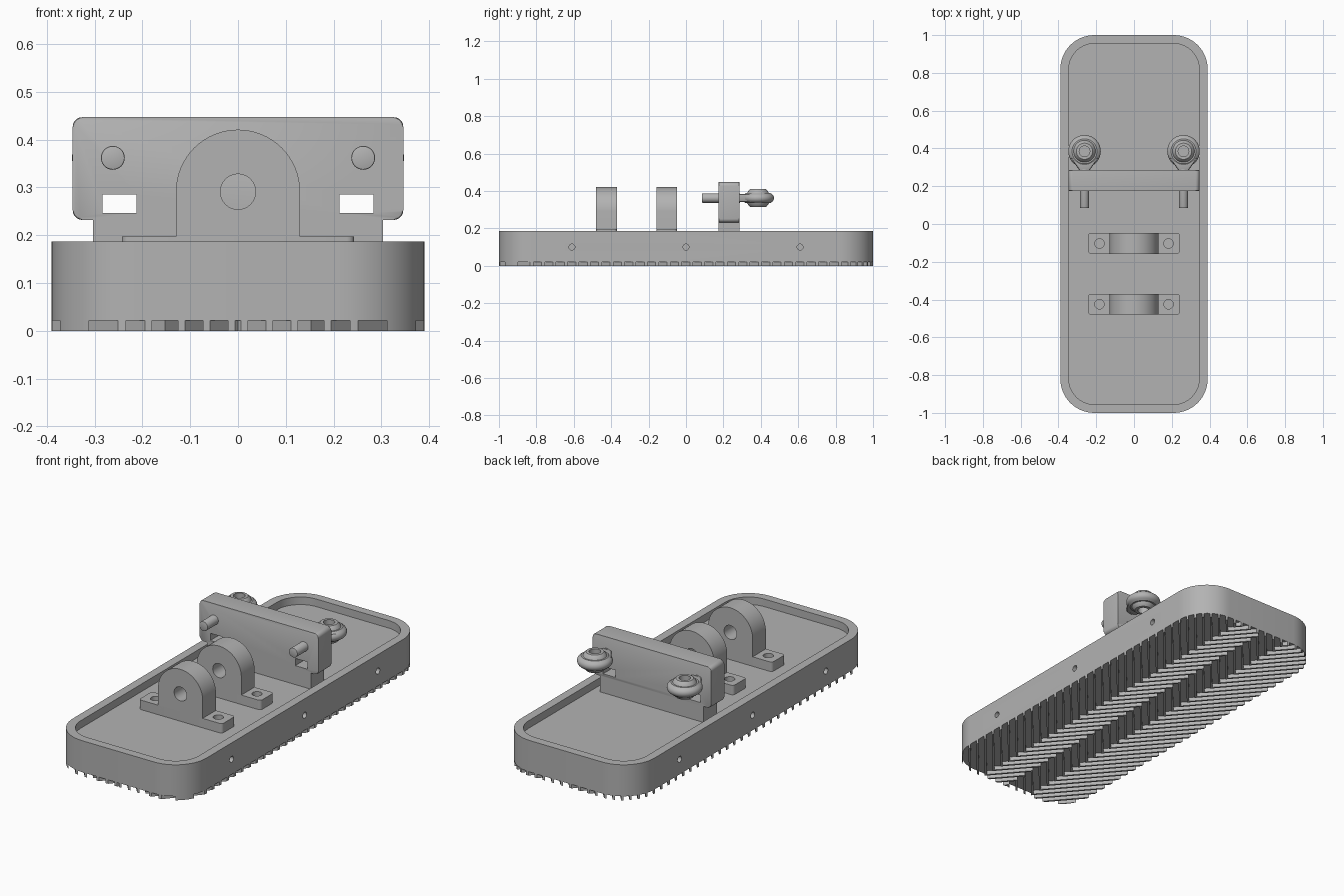
import bpy, bmesh, math
from mathutils import Matrix, Vector

if "Cube" in bpy.data.objects:
    bpy.data.objects.remove(bpy.data.objects["Cube"])

grey = bpy.data.materials.new("plain grey")
grey.use_nodes = True
grey.diffuse_color = (0.45, 0.45, 0.45, 1)
grey.node_tree.nodes["Principled BSDF"].inputs["Base Color"].default_value = (0.45, 0.45, 0.45, 1)


def finish(name, bm):
    bmesh.ops.recalc_face_normals(bm, faces=bm.faces)
    mesh = bpy.data.meshes.new(name)
    bm.to_mesh(mesh)
    bm.free()
    mesh.materials.append(grey)
    obj = bpy.data.objects.new(name, mesh)
    bpy.context.collection.objects.link(obj)
    return obj


def add_prism(bm, pts, lo, hi, axis="z"):
    place = {"z": lambda a, b, c: (a, b, c),
             "y": lambda a, b, c: (a, c, b),
             "x": lambda a, b, c: (c, a, b)}[axis]
    rings = [[bm.verts.new(place(a, b, c)) for a, b in pts] for c in (lo, hi)]
    n = len(pts)
    faces = [bm.faces.new(rings[0]), bm.faces.new(rings[1])]
    for i in range(n):
        j = (i + 1) % n
        bm.faces.new((rings[0][i], rings[0][j], rings[1][j], rings[1][i]))
    return faces


def prism(name, pts, lo, hi, axis="z", bevel_caps=(), width=0.007):
    bm = bmesh.new()
    caps = add_prism(bm, pts, lo, hi, axis)
    edges = [e for i in bevel_caps for e in caps[i].edges]
    if edges:
        bmesh.ops.bevel(bm, geom=edges, offset=width, segments=2, profile=0.5, affect="EDGES")
    return finish(name, bm)


def arc(cx, cy, r, start, end, steps):
    angles = [math.radians(start + (end - start) * i / steps) for i in range(steps + 1)]
    return [(cx + r * math.cos(a), cy + r * math.sin(a)) for a in angles]


def rounded(w, h, r, cx=0, cy=0, steps=10):
    pts = []
    for k, (sx, sy) in enumerate(((1, 1), (-1, 1), (-1, -1), (1, -1))):
        pts += arc(cx + sx * (w - r), cy + sy * (h - r), r, 90 * k, 90 * k + 90, steps)
    return pts


def circle(cx, cy, r, steps=32):
    return arc(cx, cy, r, 0, 360, steps)[:-1]


def box(cx, cy, w, h):
    return [(cx - w, cy - h), (cx + w, cy - h), (cx + w, cy + h), (cx - w, cy + h)]


def combine(obj, other, operation):
    mod = obj.modifiers.new("cut", "BOOLEAN")
    mod.operation, mod.solver, mod.object = operation, "EXACT", other
    bpy.context.view_layer.objects.active = obj
    bpy.ops.object.modifier_apply(modifier=mod.name)
    bpy.data.objects.remove(other)


def lathe(name, profile, center, steps=40):
    bm = bmesh.new()
    rings = []
    for i in range(steps):
        rot = Matrix.Rotation(2 * math.pi * i / steps, 3, "Z")
        rings.append([bm.verts.new(rot @ Vector((r, 0, z)) + Vector(center)) for r, z in profile])
    n = len(profile)
    for i in range(steps):
        a, b = rings[i], rings[(i + 1) % steps]
        for k in range(n):
            m = (k + 1) % n
            bm.faces.new((a[k], b[k], b[m], a[m]))
    return finish(name, bm)


FLOOR, RIM, TREAD = 0.147, 0.187, 0.021
outline = rounded(0.39, 1.0, 0.18, steps=14)

# Tray with recessed top and small side holes
base = prism("base_tray", outline, TREAD, RIM, bevel_caps=(1,))
combine(base, prism("recess_cutter", rounded(0.345, 0.955, 0.135, steps=14), FLOOR, 0.3), "DIFFERENCE")
bm = bmesh.new()
for y in (-0.61, 0, 0.61):
    for side in (-1, 1):
        add_prism(bm, circle(y, 0.1, 0.016, 20), side * 0.33, side * 0.45, "x")
combine(base, finish("side_hole_cutter", bm), "DIFFERENCE")

# Zigzag tread ribs trimmed to the tray outline
APEX, SLOPE, PITCH, HALF = 0.153, 1.17, 0.061, 0.0085
spine = [(x, SLOPE * (abs(abs(x) - APEX) - APEX)) for x in (-0.45, -APEX, 0, APEX, 0.45)]
bm = bmesh.new()
for row in range(-5, 40):
    y0 = -1 + SLOPE * 0.014 + row * PITCH
    strip = [(x, y + y0 - HALF) for x, y in spine] + [(x, y + y0 + HALF) for x, y in reversed(spine)]
    add_prism(bm, strip, 0, TREAD)
tread = finish("tread_ribs", bm)
combine(tread, prism("tread_trimmer", outline, -0.1, 0.1), "INTERSECT")

# Two arched bearing brackets
parts = [base, tread]
for name, y in (("front_bracket", -0.425), ("middle_bracket", -0.103)):
    y0, y1 = y - 0.055, y + 0.055
    flange = prism(name + "_flange", rounded(0.243, 0.055, 0.015, 0, y, 4), FLOOR, 0.197)
    for x in (-0.183, 0.183):
        combine(flange, prism("bolt_cutter", circle(x, y, 0.025), 0.1, 0.3), "DIFFERENCE")
    profile = [(-0.13, FLOOR), (0.13, FLOOR)] + arc(0, 0.291, 0.13, 0, 180, 32)
    arch = prism(name + "_arch", profile, y0, y1, "y")
    combine(arch, prism("bore_cutter", circle(0, 0.291, 0.037), y0 - 0.1, y1 + 0.1, "y"), "DIFFERENCE")
    parts += [flange, arch]

# Upright plate with two slots, standing on a narrower foot
plate = prism("upright_plate", rounded(0.346, 0.1075, 0.02, 0, 0.3395, 5), 0.175, 0.285, "y", (0, 1), 0.005)
for x in (-0.248, 0.248):
    combine(plate, prism("slot_cutter", box(x, 0.266, 0.036, 0.019), 0.1, 0.4, "y"), "DIFFERENCE")
foot = prism("plate_foot", box(0, 0.19, 0.303, 0.043), 0.175, 0.285, "y")
parts += [plate, foot]

# Rod ends: pin through the plate, tapered neck, eye ring and ball
EYE_Y, EYE_Z = 0.385, 0.362
ring_profile = [(0.05, -0.02), (0.058, -0.027), (0.066, -0.027)] + \
    arc(0.062, 0, 0.024, -60, 60, 8) + [(0.066, 0.027), (0.058, 0.027), (0.05, 0.02)]
ball_profile = arc(0, 0, 0.064, -48, 48, 12) + [(0.028, 0.048), (0.028, -0.048)]
for side, x in (("right", -0.262), ("left", 0.262)):
    pin = prism(side + "_pin", circle(x, EYE_Z, 0.025), 0.085, 0.29, "y", (0,), 0.003)
    neck_pts = [(x - 0.024, 0.28), (x + 0.024, 0.28), (x + 0.074, 0.35), (x - 0.074, 0.35)]
    neck = prism(side + "_neck", neck_pts, EYE_Z - 0.022, EYE_Z + 0.022, "z", (0, 1), 0.01)
    ring = lathe(side + "_eye_ring", ring_profile, (x, EYE_Y, EYE_Z))
    ball = lathe(side + "_eye_ball", ball_profile, (x, EYE_Y, EYE_Z))
    parts += [pin, neck, ring, ball]

# Smooth the curved faces, keep hard edges
bpy.ops.object.select_all(action="DESELECT")
for obj in parts:
    obj.select_set(True)
bpy.context.view_layer.objects.active = base
bpy.ops.object.shade_smooth_by_angle(angle=math.radians(30))
